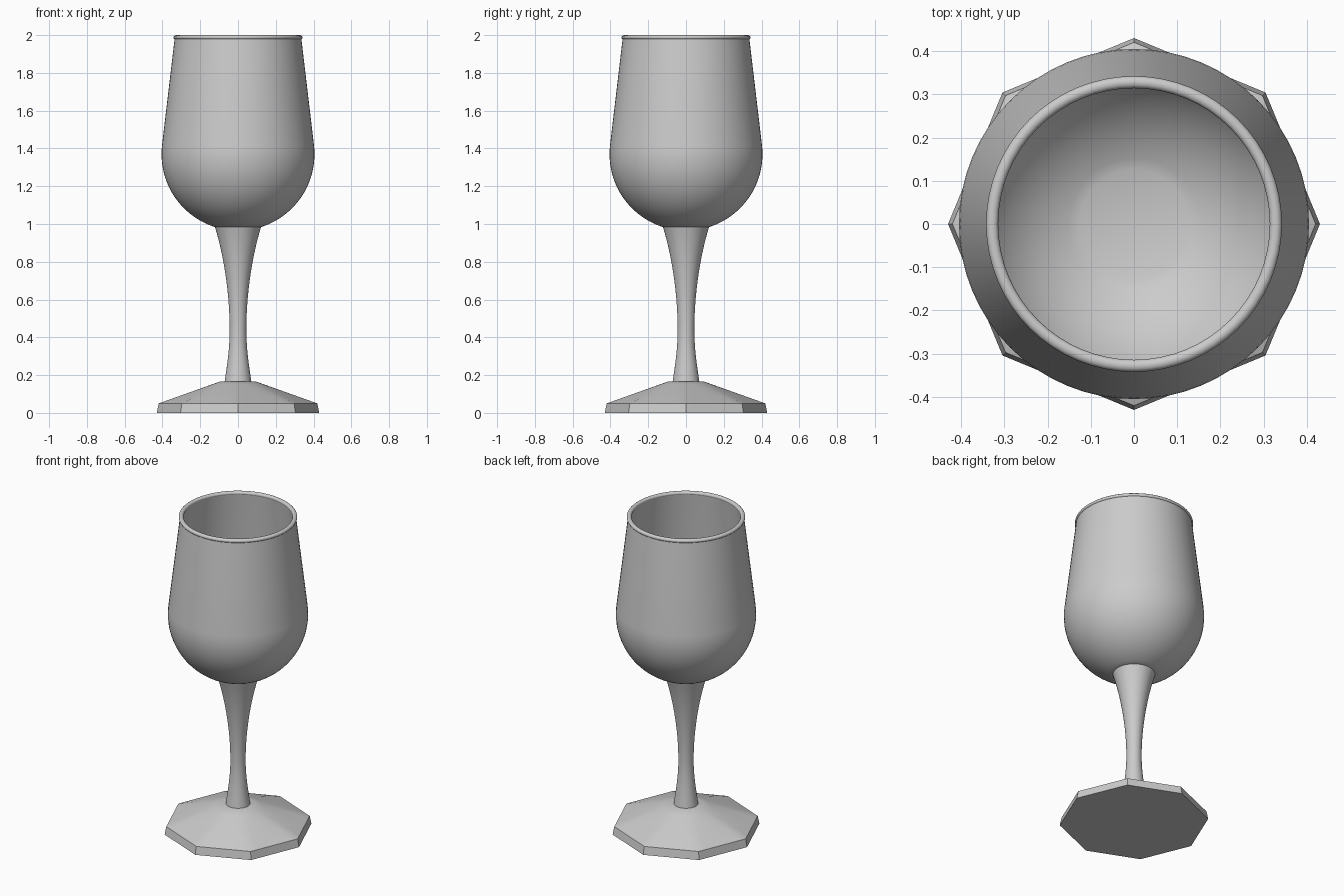
import bpy, bmesh
from math import pi, sin, cos, radians
from mathutils import Vector
from mathutils.geometry import interpolate_bezier

SEGMENTS = 64

default_cube = bpy.data.objects.get("Cube")
if default_cube:
    bpy.data.objects.remove(default_cube, do_unlink=True)

grey = bpy.data.materials.new("plain grey")
grey.use_nodes = True
shade = (0.6, 0.6, 0.6, 1)
grey.diffuse_color = shade
grey.node_tree.nodes["Principled BSDF"].inputs["Base Color"].default_value = shade


def circle(angle):
    return 1.0


def octagon(angle):
    """Radius of a unit octagon with corners on the axes."""
    return cos(pi / 8) / cos(angle % (pi / 4) - pi / 8)


def loft(name, rings, cap_start=False, cap_end=False, closed=False, sharp=35):
    """Join rings of (radius, height, outline) into a surface about the z axis."""
    bm = bmesh.new()
    loops = []
    for radius, z, outline in rings:
        angles = [2 * pi * i / SEGMENTS for i in range(SEGMENTS)]
        loops.append([bm.verts.new((radius * outline(a) * cos(a),
                                    radius * outline(a) * sin(a), z)) for a in angles])
    pairs = list(zip(loops, loops[1:]))
    if closed:
        pairs.append((loops[-1], loops[0]))
    for low, high in pairs:
        for i in range(SEGMENTS):
            j = (i + 1) % SEGMENTS
            bm.faces.new((low[i], low[j], high[j], high[i]))
    if cap_start:
        bm.faces.new(loops[0][::-1])
    if cap_end:
        bm.faces.new(loops[-1])
    bmesh.ops.recalc_face_normals(bm, faces=bm.faces)
    mesh = bpy.data.meshes.new(name)
    bm.to_mesh(mesh)
    bm.free()
    mesh.materials.append(grey)
    obj = bpy.data.objects.new(name, mesh)
    bpy.context.collection.objects.link(obj)
    bpy.ops.object.select_all(action='DESELECT')
    obj.select_set(True)
    bpy.context.view_layer.objects.active = obj
    bpy.ops.object.shade_smooth_by_angle(angle=radians(sharp))
    return obj


def bowl_wall(radius, start, steps=18):
    """Round lower bowl about z = 1.37, from angle start up to the tangent of the side."""
    span = [start + (radians(6.5) - start) * i / steps for i in range(steps + 1)]
    return [(radius * cos(a), 1.37 + radius * sin(a), circle) for a in span]


# Foot: octagonal plate sloping up into a round collar
foot_rings = [(0.43, 0, octagon), (0.42, 0.05, octagon)]
for step in range(1, 9):
    t = step / 8
    blend = lambda a, t=t: octagon(a) * (1 - t) + t
    foot_rings.append((0.42 - 0.322 * t, 0.05 + 0.115 * t, blend))
loft("foot", foot_rings, cap_start=True, cap_end=True, sharp=25)

# Stem: slim waist flaring up to the bowl
lower = interpolate_bezier(Vector((0.073, 0, 0.15)), Vector((0.058, 0, 0.25)),
                           Vector((0.044, 0, 0.34)), Vector((0.044, 0, 0.44)), 12)
upper = interpolate_bezier(Vector((0.044, 0, 0.44)), Vector((0.044, 0, 0.62)),
                           Vector((0.072, 0, 0.82)), Vector((0.122, 0, 0.985)), 16)
loft("stem", [(p.x, p.z, circle) for p in lower + upper[1:]], cap_start=True, cap_end=True)

# Bowl: outer wall up, inner wall back down to a flat floor
outer = bowl_wall(0.405, radians(-73))
inner = bowl_wall(0.38, radians(-70.8))
bowl = outer + [(0.335, 1.985, circle), (0.316, 1.985, circle)] + inner[::-1]
loft("bowl", bowl, cap_start=True, cap_end=True)

# Rim: rounded bead around the mouth
bead = [(0.328 + 0.014 * cos(a), 1.988 + 0.012 * sin(a), circle)
        for a in (2 * pi * i / 12 for i in range(12))]
loft("rim", bead, closed=True, sharp=60)
